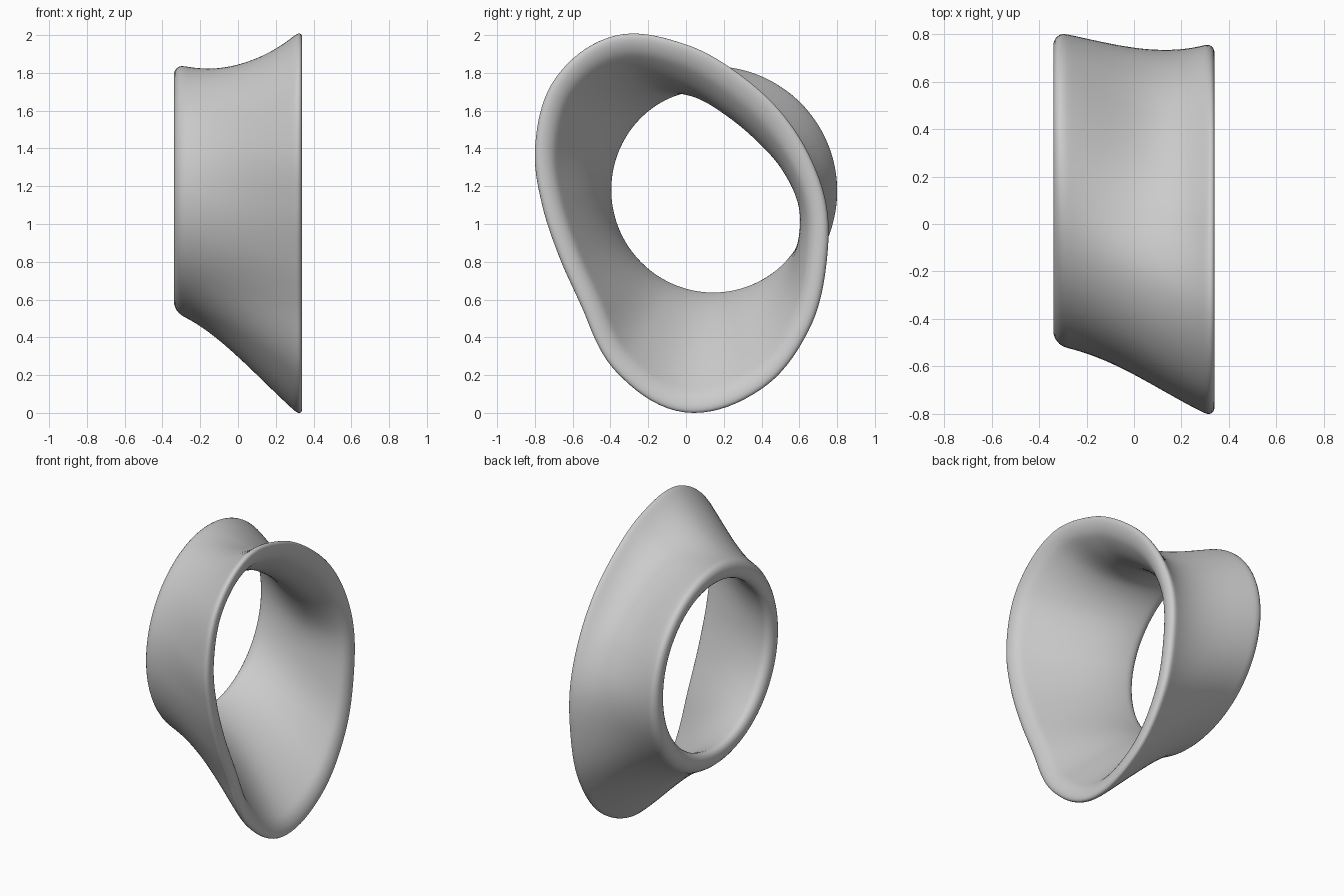
import bpy
import bmesh
from math import sin, cos, pi, tau, floor
from mathutils import Vector

if "Cube" in bpy.data.objects:
    bpy.data.objects.remove(bpy.data.objects["Cube"], do_unlink=True)

AROUND = 144        # columns around the ring
ALONG = 28          # rows along each wall
CAP = 12            # rows over each rounded lip
HALF = 0.34         # half of the depth
FRONT_LIP = 0.045   # depth of the rounding on the wide mouth
BACK_LIP = 0.06     # depth of the rounding on the collar

# Outer radii of the wide mouth and the waist pinch, anticlockwise from +y
mouth_radii = [.752, .712, .71, .752, .855, .974, .965, .86,
               .757, .72, .77, .95, 1.09, 1.05, .93, .812]
waist_pinch = [.04, .07, .1, .105, .09, .06, .03, .015,
               .015, .015, .02, .03, .035, .035, .03, .03]
mouth_centre = Vector((0, 1.1))
collar_centre = Vector((.15, 1.185))
collar_radius = .66


def smooth_loop(values, u):
    """Closed Catmull-Rom through values, u from 0 to 1."""
    n = len(values)
    i = floor(u * n)
    t = u * n - i
    a, b, c, d = (values[(i + k) % n] for k in (-1, 0, 1, 2))
    return b + t / 2 * (c - a + t * (2*a - 5*b + 4*c - d + t * (3*(b - c) + d - a)))


def outer_point(u, x):
    """Point of the outer wall at turn u and depth x, as (y, z)."""
    ray = Vector((cos(tau * u), sin(tau * u)))
    mouth = mouth_centre + ray * smooth_loop(mouth_radii, u)
    collar = collar_centre + ray * collar_radius
    s = x / .31
    flare = 1.17 * s - .17 * s ** 3
    pinch = ray * smooth_loop(waist_pinch, u) * (1 - s * s) * (1 + s / 2)
    return (mouth + collar) / 2 + (mouth - collar) * flare / 2 - pinch


def wall_point(u, x, across):
    """Point at depth x; across is 0 on the outside and 1 on the inside."""
    p = outer_point(u, x)
    step = 0.012
    tangent = (outer_point((u + step) % 1, x) - outer_point((u - step) % 1, x)).normalized()
    s = x / HALF
    thickness = .11 - .01 * s + .025 * (1 - s * s)
    p += Vector((-tangent.y, tangent.x)) * across * thickness
    return x, p.x, p.y


def wall_profile():
    """Closed cross-section of the wall as (depth, across) pairs."""
    front, back = HALF - FRONT_LIP, BACK_LIP - HALF
    rows = []
    for start, end, lip, side in ((back, front, FRONT_LIP, 1), (front, back, BACK_LIP, -1)):
        for i in range(ALONG):
            rows.append((start + (end - start) * i / ALONG, (1 - side) / 2))
        for i in range(CAP):
            a = pi * i / CAP
            rows.append((end + side * lip * sin(a) ** .85, (1 - side * cos(a)) / 2))
    return rows


# Ring: sweep the wall section around the opening
bm = bmesh.new()
profile = wall_profile()
grid = [[bm.verts.new(wall_point(j / AROUND, x, across)) for x, across in profile]
        for j in range(AROUND)]
rows = len(profile)
for j in range(AROUND):
    here, there = grid[j], grid[(j + 1) % AROUND]
    for i in range(rows):
        k = (i + 1) % rows
        bm.faces.new((here[i], there[i], there[k], here[k])).smooth = True
bmesh.ops.recalc_face_normals(bm, faces=bm.faces)

# Rest the ring on the ground and centre it
for axis in range(3):
    low = min(v.co[axis] for v in bm.verts)
    high = max(v.co[axis] for v in bm.verts)
    shift = low if axis == 2 else (low + high) / 2
    for v in bm.verts:
        v.co[axis] -= shift

mesh = bpy.data.meshes.new("flared_ring")
bm.to_mesh(mesh)
bm.free()
ring = bpy.data.objects.new("flared_ring", mesh)
bpy.context.collection.objects.link(ring)

# Plain grey material
grey = bpy.data.materials.new("plain_grey")
grey.use_nodes = True
colour = (.6, .6, .6, 1)
grey.diffuse_color = colour
grey.node_tree.nodes["Principled BSDF"].inputs["Base Color"].default_value = colour
mesh.materials.append(grey)
